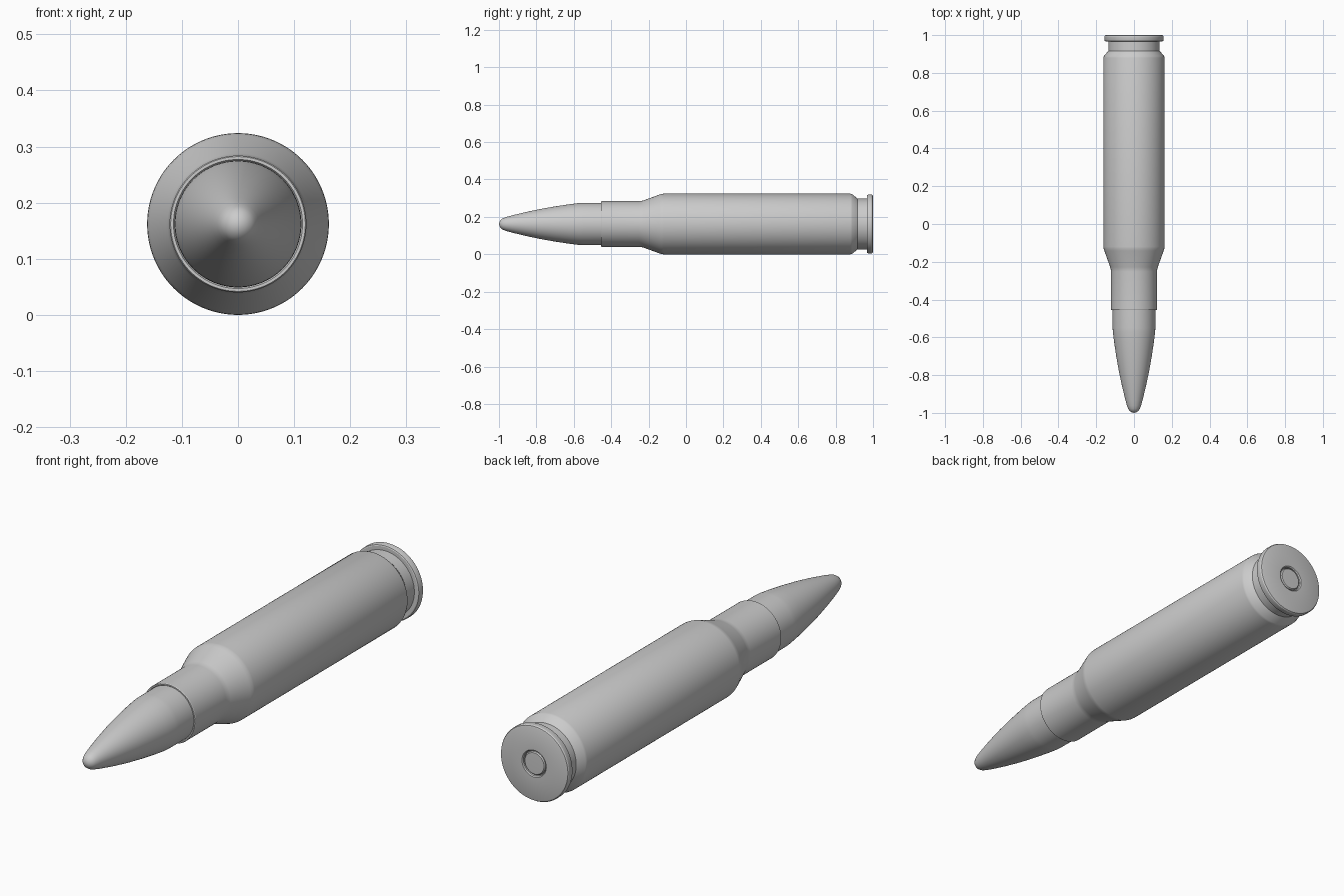
import bpy, bmesh
from math import radians, pi
from mathutils import Vector

if "Cube" in bpy.data.objects:
    bpy.data.objects.remove(bpy.data.objects["Cube"])

R = 0.162      # body radius, also the height of the axis
SEGMENTS = 96


def lathe(name, profile):
    """Spin (y, radius) points around the long axis."""
    bm = bmesh.new()
    verts = [bm.verts.new((0, y, r)) for y, r in profile]
    edges = [bm.edges.new(pair) for pair in zip(verts, verts[1:])]
    bmesh.ops.spin(bm, geom=verts + edges, cent=(0, 0, 0), axis=(0, 1, 0),
                   angle=2 * pi, steps=SEGMENTS, use_merge=True)
    bmesh.ops.remove_doubles(bm, verts=bm.verts[:], dist=1e-5)
    bmesh.ops.recalc_face_normals(bm, faces=bm.faces[:])
    # make sure the outward side is the front side
    if bm.calc_volume(signed=True) < 0:
        bmesh.ops.reverse_faces(bm, faces=bm.faces[:])
    mesh = bpy.data.meshes.new(name)
    bm.to_mesh(mesh)
    bm.free()
    obj = bpy.data.objects.new(name, mesh)
    bpy.context.collection.objects.link(obj)
    obj.location = Vector((0, 0, R))
    bpy.ops.object.select_all(action='DESELECT')
    obj.select_set(True)
    bpy.context.view_layer.objects.active = obj
    bpy.ops.object.shade_smooth_by_angle(angle=radians(25))
    return obj


# case: primer pocket, rim, extractor groove, body, shoulder, neck, mouth
lathe("case", [
    (0.985, 0), (0.985, 0.052), (0.996, 0.052), (1.0, 0.056),
    (1.0, 0.149), (0.998, 0.154), (0.993, 0.157),
    (0.974, 0.157), (0.969, 0.155), (0.967, 0.151),
    (0.967, 0.136), (0.917, 0.136),
    (0.889, 0.159), (0.880, R),
    (-0.120, R), (-0.130, 0.161), (-0.142, 0.157),
    (-0.228, 0.126), (-0.240, 0.123), (-0.252, 0.122),
    (-0.452, 0.122), (-0.455, 0.120), (-0.455, 0.115),
    (-0.452, 0.113), (-0.430, 0.113), (-0.430, 0),
])

# bullet with curved nose and rounded tip
lathe("bullet", [
    (-0.432, 0), (-0.432, 0.113), (-0.550, 0.113), (-0.570, 0.112),
    (-0.620, 0.106), (-0.700, 0.094), (-0.780, 0.080), (-0.860, 0.063),
    (-0.930, 0.046), (-0.962, 0.037), (-0.978, 0.031), (-0.989, 0.024),
    (-0.997, 0.013), (-1.0, 0),
])

# primer seated in the base
lathe("primer", [
    (0.980, 0), (0.980, 0.048), (0.994, 0.048), (0.998, 0.044), (0.999, 0),
])
